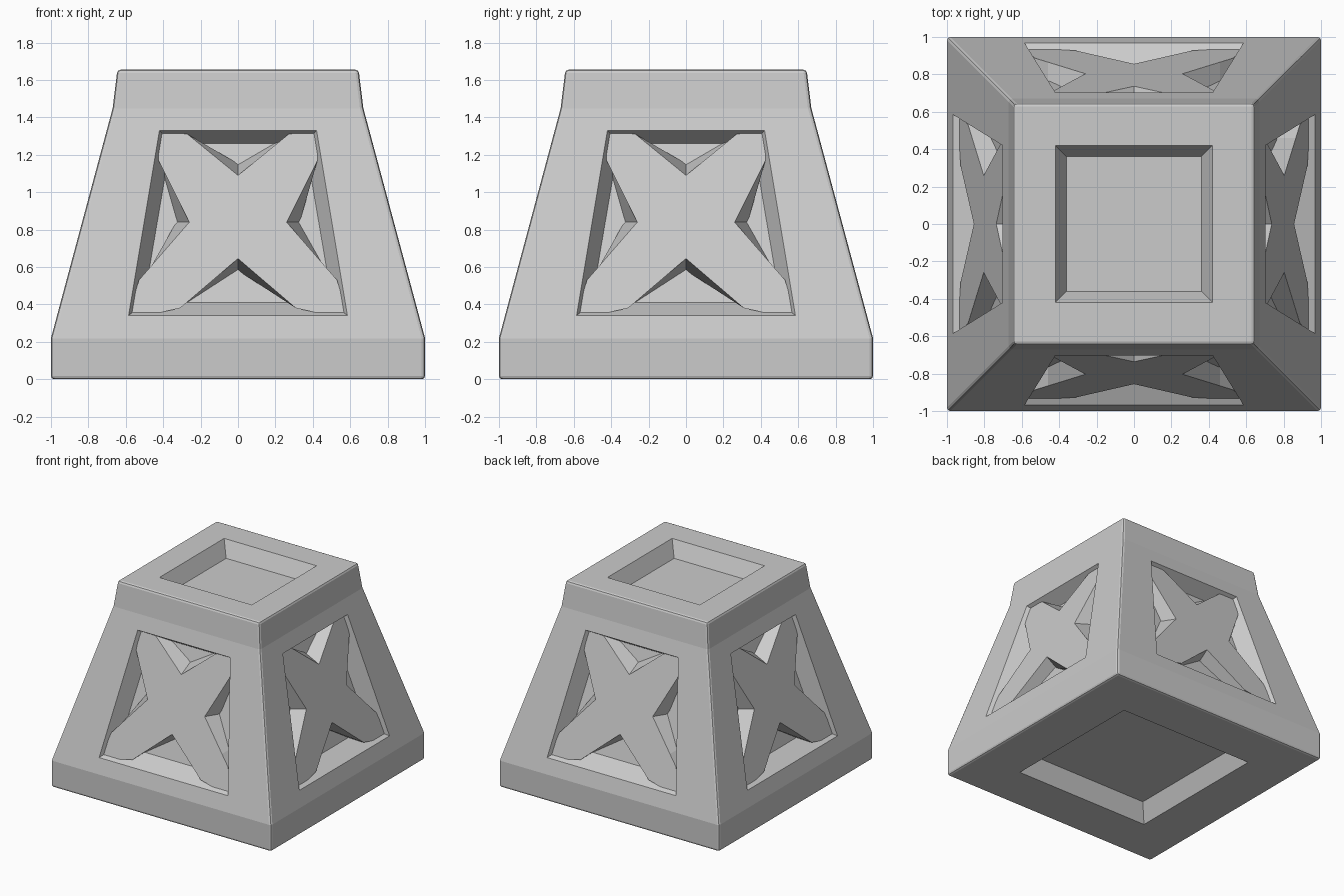
import bpy
import bmesh
import math
from mathutils import Matrix

if "Cube" in bpy.data.objects:
    bpy.data.objects.remove(bpy.data.objects["Cube"])

stone = bpy.data.materials.new("light grey")
stone.use_nodes = True
grey = (0.6, 0.6, 0.6, 1)
stone.diffuse_color = grey
stone.node_tree.nodes["Principled BSDF"].inputs["Base Color"].default_value = grey

BASE_Z, NECK_Z = 0.22, 1.45
BASE_H, NECK_H = 1.0, 0.67
RECESS, STAR_SINK = 0.13, 0.03


def panel_y(z, depth=0.0):
    """Position of the sloping front panel at height z, pushed inwards by depth."""
    t = (z - BASE_Z) / (NECK_Z - BASE_Z)
    return -(BASE_H + (NECK_H - BASE_H) * t) + depth


def finish(name, bm):
    bmesh.ops.recalc_face_normals(bm, faces=bm.faces)
    mesh = bpy.data.meshes.new(name)
    bm.to_mesh(mesh)
    bm.free()
    mesh.materials.append(stone)
    obj = bpy.data.objects.new(name, mesh)
    bpy.context.collection.objects.link(obj)
    return obj


def bridge(bm, a, b):
    n = len(a)
    for i in range(n):
        bm.faces.new((a[i], a[(i + 1) % n], b[(i + 1) % n], b[i]))


def trapezoid(bm, low, high, depth, turn):
    """Four corners on a side panel; low and high are (half width, height)."""
    (w0, z0), (w1, z1) = low, high
    pts = [(-w0, z0), (w0, z0), (w1, z1), (-w1, z1)]
    return [bm.verts.new(turn @ Matrix.Translation((x, panel_y(z, depth), z)).translation)
            for x, z in pts]


# Tapered body: square rings from the underside recess up to the top recess
bm = bmesh.new()
profile = [(0.54, 0.14), (0.61, 0), (BASE_H, 0), (BASE_H, BASE_Z),
           (NECK_H, NECK_Z), (0.645, 1.655), (0.42, 1.655), (0.36, 1.53)]
rings = [[bm.verts.new((h * sx, h * sy, z))
          for sx, sy in ((-1, -1), (1, -1), (1, 1), (-1, 1))] for h, z in profile]
bm.faces.new(rings[0])
bm.faces.new(rings[-1])
for k in range(len(rings) - 1):
    if k != 3:
        bridge(bm, rings[k], rings[k + 1])

# Side panels, each with a recessed opening
for i in range(4):
    j = (i + 1) % 4
    turn = Matrix.Rotation(i * math.pi / 2, 4, 'Z')
    panel = [rings[3][i], rings[3][j], rings[4][j], rings[4][i]]
    opening = trapezoid(bm, (0.585, 0.34), (0.42, 1.33), 0, turn)
    floor = trapezoid(bm, (0.505, 0.41), (0.36, 1.26), RECESS, turn)
    bridge(bm, panel, opening)
    bridge(bm, opening, floor)
    bm.faces.new(floor)

# Worn outer edges: four corners and the top and bottom rims
bm.edges.ensure_lookup_table()
worn = []
for i in range(4):
    worn += [bm.edges.get((rings[k][i], rings[k + 1][i])) for k in (2, 3, 4)]
    worn += [bm.edges.get((rings[k][i], rings[k][(i + 1) % 4])) for k in (2, 5)]
bmesh.ops.bevel(bm, geom=worn, offset=0.018, segments=2, profile=0.5,
                affect='EDGES', clamp_overlap=True)
finish("tapered_body", bm)

# Four-armed star brace: half outline (x, z, outward growth at the back)
half = [(0, 1.09, 1.25), (0.27, 1.31, 1), (0.42, 1.33, 1), (0.425, 1.17, 1),
        (0.26, 0.84, 1.27), (0.46, 0.61, 1), (0.53, 0.53, 1), (0.585, 0.34, 1),
        (0.47, 0.345, 1), (0.31, 0.38, 1), (0, 0.645, 1.33)]
outline = half + [(-x, z, g) for x, z, g in half[-2:0:-1]]
MID_Z = 0.84

for i, side in enumerate(("front", "left", "back", "right")):
    bm = bmesh.new()
    face, back = [], []
    for x, z, grow in outline:
        face.append(bm.verts.new((x, panel_y(z, STAR_SINK), z)))
        bz = MID_Z + (z - MID_Z) * grow
        back.append(bm.verts.new((x * grow, panel_y(bz, RECESS + 0.01), bz)))
    bm.faces.new(face)
    bm.faces.new(back)
    bridge(bm, face, back)
    bm.transform(Matrix.Rotation(i * math.pi / 2, 4, 'Z'))
    finish(side + "_star_brace", bm)
